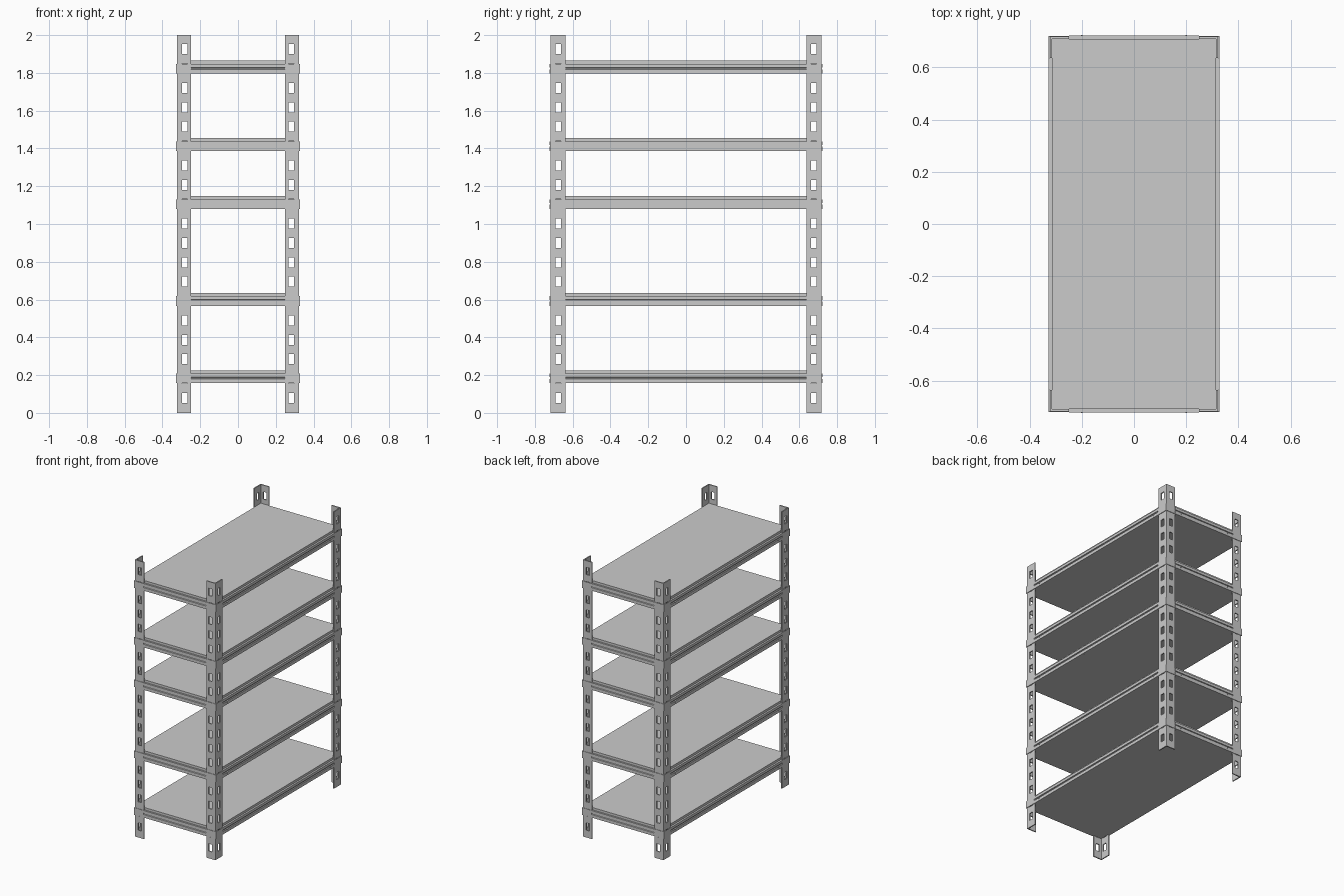
import bpy, bmesh
from mathutils import Vector

if "Cube" in bpy.data.objects:
    bpy.data.objects.remove(bpy.data.objects["Cube"])

PX, PY = 0.322, 0.718            # outer faces of the posts
INX, INY = 0.249, 0.637          # inner edges of the post flanges
SHELVES = [0.157, 0.567, 1.080, 1.387, 1.797]   # underside of each shelf
BAND = 0.051                     # height of the beam band


def finish(name, bm, mirror=(False, False)):
    me = bpy.data.meshes.new(name)
    bm.to_mesh(me)
    bm.free()
    ob = bpy.data.objects.new(name, me)
    bpy.context.collection.objects.link(ob)
    return ob


def mirror(ob, x, y):
    m = ob.modifiers.new("mirror", 'MIRROR')
    m.use_axis = (x, y, False)
    m.use_mirror_merge = False


def angle_sheet(name, path, zs, thick, is_hole):
    """Vertical sheet along an L path, holes left out, thickened inward, at 4 corners."""
    bm = bmesh.new()
    grid = [[bm.verts.new((x, y, z)) for z in zs] for x, y in path]
    for i in range(len(path) - 1):
        for j in range(len(zs) - 1):
            if not is_hole(i, j):
                bm.faces.new((grid[i][j], grid[i][j + 1], grid[i + 1][j + 1], grid[i + 1][j]))
    ob = finish(name, bm)
    s = ob.modifiers.new("thickness", 'SOLIDIFY')
    s.thickness, s.offset, s.use_even_offset = thick, -1, True
    mirror(ob, True, True)
    return ob


def beam(name, half, inner, outer, z, along_y):
    """Beam with a long groove on its outer face, extruded between the posts."""
    d = outer - 0.006
    profile = [(inner, 0), (outer, 0), (outer, .022), (d, .024), (d, .030),
               (outer, .032), (outer, BAND), (inner, BAND)]
    bm = bmesh.new()
    if along_y:
        vs = [bm.verts.new((o, -half, z + h)) for o, h in profile]
        step = Vector((0, 2 * half, 0))
    else:
        vs = [bm.verts.new((-half, o, z + h)) for o, h in profile]
        step = Vector((2 * half, 0, 0))
    f = bm.faces.new(vs)
    r = bmesh.ops.extrude_face_region(bm, geom=[f], use_keep_orig=True)
    bmesh.ops.translate(bm, vec=step, verts=[v for v in r["geom"] if isinstance(v, bmesh.types.BMVert)])
    # small rivets near both ends
    off = 0.2 if not along_y else 0.588
    for s in (-off, off):
        c = bmesh.ops.create_cube(bm, size=0.007)["verts"]
        bmesh.ops.translate(bm, verts=c, vec=(outer - .002, s, z + .018) if along_y else (s, outer - .002, z + .018))
    bmesh.ops.recalc_face_normals(bm, faces=bm.faces)
    mirror(finish(name, bm), along_y, not along_y)


# Slotted corner posts
zs = [0.0]
for k in range(19):
    c = 0.079 + 0.1026 * k
    zs += [c - 0.0265, c + 0.0265]
zs.append(2.0)
path = [(INX, PY), (.268, PY), (.296, PY), (PX, PY), (PX, .691), (PX, .663), (PX, INY)]
angle_sheet("corner_posts", path, zs, 0.008, lambda i, j: i in (1, 4) and j % 2 == 1)

for n, z in enumerate(SHELVES, 1):
    # Shelf deck
    bm = bmesh.new()
    bmesh.ops.create_cube(bm, size=1)
    bmesh.ops.scale(bm, vec=(0.628, 1.42, 0.068), verts=bm.verts)
    bmesh.ops.translate(bm, vec=(0, 0, z + 0.034), verts=bm.verts)
    finish(f"shelf_deck_{n}", bm)
    # Beams between the posts
    beam(f"long_beams_{n}", INY, 0.310, 0.327, z, True)
    beam(f"short_beams_{n}", INX, 0.705, 0.722, z, False)
    # Corner brackets wrapped around the posts
    angle_sheet(f"corner_brackets_{n}", [(INX, .721), (.327, .721), (.327, INY)],
                [z, z + BAND], 0.004, lambda i, j: False)
